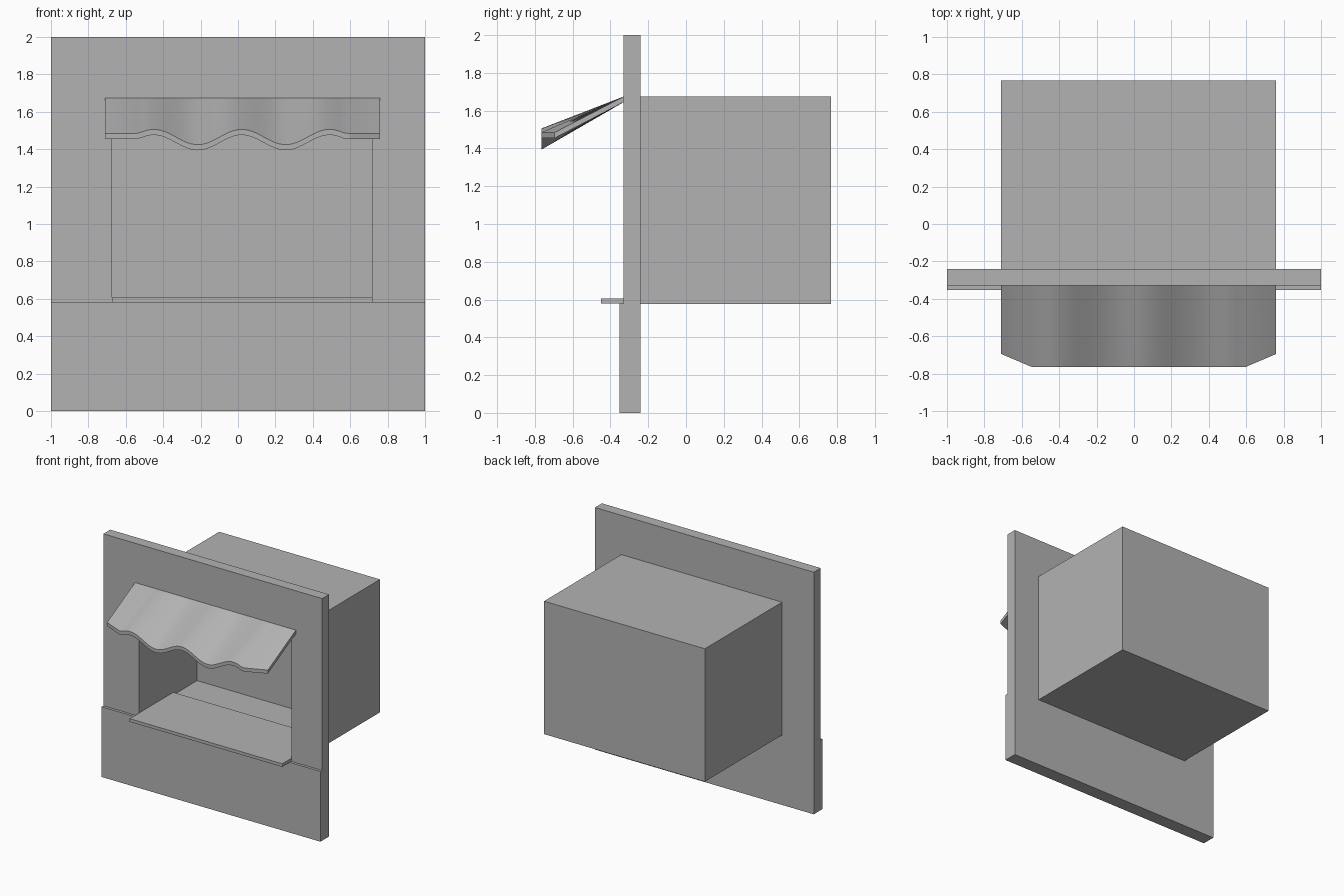
import bpy, bmesh, math
from mathutils import Vector

cube = bpy.data.objects.get("Cube")
if cube:
    bpy.data.objects.remove(cube, do_unlink=True)

grey = bpy.data.materials.new("plain grey")
grey.use_nodes = True
grey.diffuse_color = (0.45, 0.45, 0.45, 1)
grey.node_tree.nodes["Principled BSDF"].inputs["Base Color"].default_value = grey.diffuse_color

LEFT, RIGHT, SILL, HEAD = -0.675, 0.72, 0.58, 1.64   # serving opening
WALL_FRONT, WALL_BACK = -0.33, -0.24


def finish(bm, name):
    bmesh.ops.recalc_face_normals(bm, faces=bm.faces)
    mesh = bpy.data.meshes.new(name)
    bm.to_mesh(mesh)
    bm.free()
    mesh.materials.append(grey)
    obj = bpy.data.objects.new(name, mesh)
    bpy.context.collection.objects.link(obj)
    return obj


def box_mesh(low, high):
    bm = bmesh.new()
    bmesh.ops.create_cube(bm, size=1)
    low, high = Vector(low), Vector(high)
    for v in bm.verts:
        v.co = (low + high) / 2 + v.co * (high - low)
    return bm


# Upper wall: an upside-down U around the opening
bm = bmesh.new()
outline = [(-1, SILL), (-1, 2), (1, 2), (1, SILL),
           (RIGHT, SILL), (RIGHT, HEAD), (LEFT, HEAD), (LEFT, SILL)]
face = bm.faces.new([bm.verts.new((x, WALL_FRONT, z)) for x, z in outline])
new = bmesh.ops.extrude_face_region(bm, geom=[face])["geom"]
bmesh.ops.translate(bm, vec=(0, WALL_BACK - WALL_FRONT, 0),
                    verts=[g for g in new if isinstance(g, bmesh.types.BMVert)])
finish(bm, "upper_wall")

# Lower wall panel and counter shelf
finish(box_mesh((-1, -0.352, 0), (1, WALL_BACK, SILL)), "lower_wall")
finish(box_mesh((LEFT, -0.45, SILL), (RIGHT, 0.12, 0.606)), "counter_shelf")

# Room behind the wall, hollowed from the front
bm = box_mesh((-0.71, WALL_BACK, 0.577), (0.76, 0.768, 1.675))
front = min(bm.faces, key=lambda f: f.calc_center_median().y)
bmesh.ops.inset_region(bm, faces=[front], thickness=0.03)
for v in front.verts:
    v.co.x = LEFT if v.co.x < 0 else RIGHT
    v.co.z = 0.584 if v.co.z < 1 else HEAD
new = bmesh.ops.extrude_face_region(bm, geom=[front])["geom"]
for v in new:
    if isinstance(v, bmesh.types.BMVert):
        v.co.y = 0.43
bmesh.ops.delete(bm, geom=[front], context='FACES')
finish(bm, "back_room")


# Awning: straight at the wall, wavy and clipped at the free edge
def edge_height(x):
    wave = 1.465 + 0.041 * math.cos(math.tau * (x - 0.02) / 0.47)
    return max(wave, 1.485) if 0.4 < abs(x - 0.02) < 0.6 else (
        wave if abs(x - 0.02) < 0.5 else 1.485)


def edge_depth(x):
    past = max(0, abs(x - 0.025) - 0.57)
    return -0.765 + 0.07 * past / 0.165


bm = bmesh.new()
steps = 60
xs = sorted([-0.71 + 1.47 * i / steps for i in range(steps + 1)] + [-0.545, 0.595])
rows = []
for x in xs:
    y, z = edge_depth(x), edge_height(x)
    rows.append([bm.verts.new(p) for p in (
        (x, WALL_FRONT, 1.675), (x, y, z),
        (x, y, z - 0.03), (x, WALL_FRONT, 1.645))])
for a, b in zip(rows, rows[1:]):
    for i in range(4):
        j = (i + 1) % 4
        bm.faces.new((a[i], a[j], b[j], b[i]))
bm.faces.new(rows[0])
bm.faces.new(rows[-1])
awning = finish(bm, "awning")
bpy.ops.object.select_all(action='DESELECT')
awning.select_set(True)
bpy.context.view_layer.objects.active = awning
bpy.ops.object.shade_smooth_by_angle(angle=math.radians(30))
